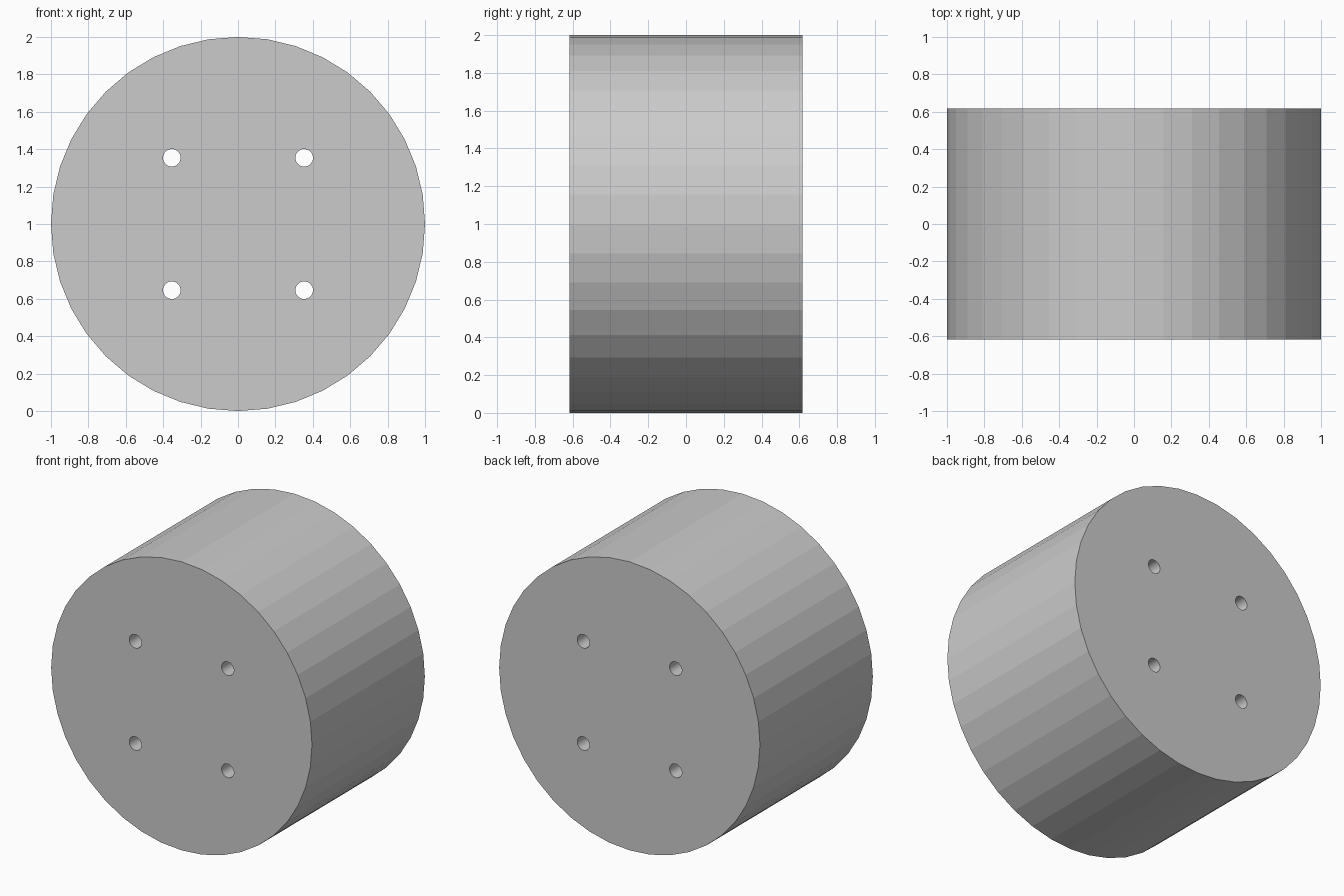
import bpy
from math import pi

if "Cube" in bpy.data.objects:
    bpy.data.objects.remove(bpy.data.objects["Cube"])

DEPTH = 1.236      # length along y
HOLE_OFFSET = 0.354


def y_cylinder(name, x, z, radius, depth, sides):
    """Flat-faced cylinder whose axis runs front to back."""
    bpy.ops.mesh.primitive_cylinder_add(vertices=sides, radius=radius, depth=depth,
                                        location=(x, 0, z), rotation=(pi / 2, 0, 0))
    obj = bpy.context.object
    obj.name = name
    bpy.ops.object.transform_apply(location=True, rotation=True, scale=True)
    return obj


# Main drum
drum = y_cylinder("drum", 0, 1, 1, DEPTH, 40)

# Four bolt holes running right through the drum
for sx in (-1, 1):
    for sz in (-1, 1):
        cutter = y_cylinder("hole_cutter", sx * HOLE_OFFSET, 1 + sz * HOLE_OFFSET,
                            0.047, DEPTH + 0.4, 32)
        cutter.hide_render = True
        hole = drum.modifiers.new("bolt_hole", 'BOOLEAN')
        hole.operation = 'DIFFERENCE'
        hole.solver = 'EXACT'
        hole.object = cutter
        bpy.context.view_layer.objects.active = drum
        bpy.ops.object.modifier_apply(modifier=hole.name)
        bpy.data.objects.remove(cutter, do_unlink=True)
